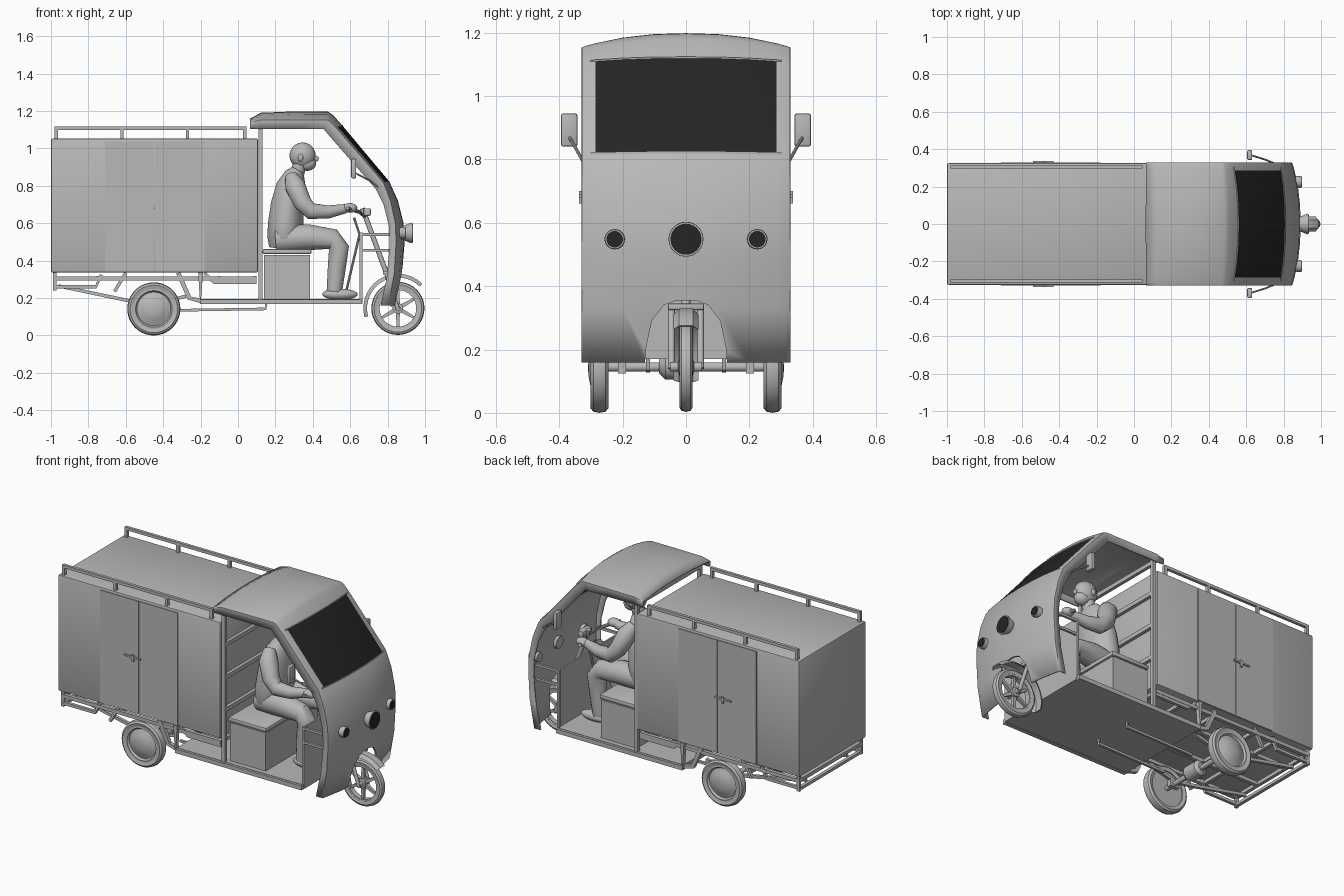
import bpy, bmesh
from math import sin, cos, pi, radians
from mathutils import Vector

cube = bpy.data.objects.get("Cube")
if cube:
    bpy.data.objects.remove(cube, do_unlink=True)


def material(name, value):
    m = bpy.data.materials.new(name)
    m.use_nodes = True
    colour = (value, value, value, 1)
    m.diffuse_color = colour
    m.node_tree.nodes["Principled BSDF"].inputs["Base Color"].default_value = colour
    return m


grey = material("body grey", 0.48)
black = material("glass black", 0.018)
parts = []


def finish(name, bm, mats=(grey,), fix=True):
    if fix:
        bmesh.ops.recalc_face_normals(bm, faces=bm.faces)
    mesh = bpy.data.meshes.new(name)
    bm.to_mesh(mesh)
    bm.free()
    for m in mats:
        mesh.materials.append(m)
    ob = bpy.data.objects.new(name, mesh)
    bpy.context.collection.objects.link(ob)
    parts.append(ob)
    return ob


def box(name, x, y, z, bevel=0, mat=grey):
    """Box from (min, max) ranges."""
    bm = bmesh.new()
    bmesh.ops.create_cube(bm, size=1)
    for v in bm.verts:
        v.co = [r[0] + (c + 0.5) * (r[1] - r[0]) for c, r in zip(v.co, (x, y, z))]
    if bevel:
        bmesh.ops.bevel(bm, geom=bm.edges[:], offset=bevel, segments=2, affect='EDGES', profile=0.5)
    return finish(name, bm, (mat,))


def skin_rings(bm, rings, caps=True, loop=False):
    n = len(rings[0])
    pairs = list(zip(rings, rings[1:])) + ([(rings[-1], rings[0])] if loop else [])
    for a, b in pairs:
        for i in range(n):
            bm.faces.new((a[i], a[(i + 1) % n], b[(i + 1) % n], b[i]))
    if caps and not loop:
        bm.faces.new(rings[0])
        bm.faces.new(rings[-1])


def tube(name, pts, radii, n=4, wide=1):
    """Rings lofted along a path; wide stretches them sideways."""
    pts = [Vector(p) for p in pts]
    if not isinstance(radii, (list, tuple)):
        radii = [radii] * len(pts)
    bm, rings = bmesh.new(), []
    for i, p in enumerate(pts):
        t = (pts[min(i + 1, len(pts) - 1)] - pts[max(i - 1, 0)]).normalized()
        ref = Vector((0, 1, 0)) if abs(t.y) < 0.9 else Vector((1, 0, 0))
        a = (ref - t * ref.dot(t)).normalized()
        b = t.cross(a)
        k = radii[i] * (1.41 if n == 4 else 1)
        angles = [2 * pi * (j + 0.5) / n for j in range(n)]
        rings.append([bm.verts.new(p + a * cos(q) * k * wide + b * sin(q) * k) for q in angles])
    skin_rings(bm, rings)
    return finish(name, bm)


def lathe(name, centre, profile, axis='y', n=32, loop=False, mat=grey):
    """Profile of (radius, offset) turned about the x or y axis."""
    bm, rings = bmesh.new(), []
    for r, d in profile:
        ring = []
        for i in range(n):
            u, w = r * cos(2 * pi * i / n), r * sin(2 * pi * i / n)
            ring.append(bm.verts.new(Vector(centre) + Vector((u, d, w) if axis == 'y' else (d, u, w))))
        rings.append(ring)
    skin_rings(bm, rings, loop=loop)
    return finish(name, bm, (mat,))


def ball(name, centre, size):
    bm = bmesh.new()
    bmesh.ops.create_uvsphere(bm, u_segments=20, v_segments=12, radius=1)
    for v in bm.verts:
        v.co = [c + s * q for c, s, q in zip(centre, size, v.co)]
    return finish(name, bm)


def tyre(name, centre, r, half):
    section = [(r - 0.035, -half * 0.8), (r - 0.015, -half), (r - 0.004, -half * 0.7), (r, 0)]
    section += [(a, -b) for a, b in section[-2::-1]]
    lathe(name, centre, section, loop=True, n=40)


# Cab shell: rows of centre, edge and inner flange points (x, z), roof to hem
HALF = 0.325
rows = [((.065, 1.155), (.065, 1.135), (.065, 1.105)), ((.125, 1.186), (.12, 1.148), (.12, 1.105)),
        ((.3, 1.193), (.3, 1.15), (.3, 1.105)), ((.48, 1.192), (.47, 1.15), (.455, 1.105)),
        ((.505, 1.175), (.485, 1.145), (.465, 1.095)), ((.555, 1.118), (.525, 1.105), (.49, 1.065)),
        ((.805, .82), (.775, .815), (.735, .785)), ((.85, .72), (.812, .72), (.778, .7)),
        ((.88, .6), (.838, .6), (.808, .58)), ((.886, .5), (.842, .5), (.81, .47)),
        ((.872, .33), (.832, .33), (.795, .31)), ((.84, .16), (.802, .16), (.762, .16))]
GLASS_ROW, GLASS_HALF = 5, 0.285
right = [-HALF, -.315, -.3, -GLASS_HALF, -.2, -.1]
columns = right + [0] + [-y for y in reversed(right)]
bm, grid = bmesh.new(), []
for c, e, f in rows:
    line = [bm.verts.new((f[0], -HALF, f[1]))]
    for y in columns:
        k = abs(y / HALF) ** 2.3
        line.append(bm.verts.new((c[0] + (e[0] - c[0]) * k, y, c[1] + (e[1] - c[1]) * k)))
    grid.append(line + [bm.verts.new((f[0], HALF, f[1]))])
for i, (a, b) in enumerate(zip(grid, grid[1:])):
    for j in range(len(a) - 1):
        face = bm.faces.new((a[j], b[j], b[j + 1], a[j + 1]))
        if i == GLASS_ROW and abs(face.calc_center_median().y) < GLASS_HALF:
            face.material_index = 1
shell = finish("cab_shell", bm, (grey, black), fix=False)
thick = shell.modifiers.new("thickness", 'SOLIDIFY')
thick.thickness, thick.offset = 0.01, 0

# Wheel arch cutter
arch = [(.132, .1), (.127, .2), (.108, .29), (.07, .34), (.03, .355)]
arch += [(-y, z) for y, z in reversed(arch)]
bm = bmesh.new()
skin_rings(bm, [[bm.verts.new((x, y, z)) for y, z in arch] for x in (.7, 1)])
cutter = finish("arch_cutter", bm)
cutter.hide_render = True
cutter.display_type = 'WIRE'
cutter.hide_set(True)
cut = shell.modifiers.new("arch", 'BOOLEAN')
cut.operation, cut.object, cut.solver = 'DIFFERENCE', cutter, 'EXACT'
parts.remove(cutter)

# Windscreen lip
for z_row, name in ((5, "lip_top"), (6, "lip_bottom")):
    c, e, f = rows[z_row]
    path = []
    for y in columns[2:-2]:
        k = abs(y / HALF) ** 2.3
        path.append((c[0] + (e[0] - c[0]) * k, y, c[1] + (e[1] - c[1]) * k))
    tube("windscreen_" + name, path, 0.006)

# Cargo box, doors and floor
box("cargo_box", (-1, .107), (-HALF, HALF), (.337, 1.053), bevel=.008)
box("cab_floor", (-.2, .66), (-.31, .31), (.17, .195))
box("front_bulkhead", (.655, .665), (-.3, .3), (.17, .55))
box("seat_base", (.14, .385), (-.28, .28), (.195, .43))
box("seat_cushion", (.132, .392), (-.285, .285), (.435, .462), bevel=.008)
for z in (.5, .7, .9, 1.09):
    box("cab_back_rail", (.11, .13), (-.3, .3), (z, z + .025))

for s, side in ((-1, "right"), (1, "left")):
    def bar(name, pts, y, r=.009, n=4):
        return tube(f"{side}_{name}", [(x, s * y, z) for x, z in pts], r, n)

    def plate(name, x, y, z, bevel=0):
        return box(f"{side}_{name}", x, sorted((s * y[0], s * y[1])), z, bevel)

    # Side doors, roof rail and cab frame
    plate("door_rear", (-.71, -.448), (.32, .33), (.342, 1.037))
    plate("door_front", (-.443, -.18), (.32, .33), (.342, 1.037))
    plate("door_handle", (-.54, -.43), (.328, .338), (.68, .69))
    plate("door_latch", (-.49, -.475), (.328, .338), (.66, .7))
    bar("roof_rail", [(-.98, 1.107), (.045, 1.107)], .305)
    for x in (-.972, -.62, -.27, .036):
        bar("rail_post", [(x, 1.04), (x, 1.105)], .305)
    bar("cab_post", [(.12, .18), (.12, 1.12)], .305, .011)
    bar("sill", [(-.2, .337), (-.2, .18), (.66, .18)], .312, .013)
    bar("dash_post", [(.657, .18), (.657, .55)], .3, .007)
    for z in (.455, .54):
        bar("dash_rail", [(.657, z), (.815, z)], .3, .007)

    # Chassis rails, braces and springs
    for y in (.12, .3):
        bar("chassis_rail", [(-.98, .305), (.1, .305)], y, .011)
    bar("rear_lower_rail", [(-.98, .26), (-.76, .26), (-.73, .325)], .3)
    bar("rear_post", [(-.98, .24), (-.98, .337)], .3)
    bar("wheel_brace_rear", [(-.66, .235), (-.6, .335)], .3)
    bar("wheel_brace_front", [(-.32, .335), (-.26, .2), (-.2, .185)], .3, .012)
    bar("side_step", [(-.18, .335), (-.13, .285), (.1, .285)], .3)
    bar("leaf_spring", [(-.96, .265), (-.58, .185), (-.45, .165), (-.28, .21)], .2)
    bar("drag_rod", [(-.31, .135), (.15, .142), (.15, .17)], .12, .007)
    plate("spring_mount", (-.48, -.42), (.19, .215), (.125, .17))

    # Rear wheel with domed disc
    centre = (-.45, s * .273, .142)
    tyre(f"{side}_rear_tyre", centre, .142, .028)
    dish = [(.11, -.015), (.11, .022), (.098, .024), (.09, .012), (.082, .014), (.06, .028), (.03, .034), (.006, .036)]
    lathe(f"{side}_rear_disc", centre, [(r, d * s) for r, d in dish])

    # Mirror, side lamp and fork leg
    plate("mirror", (.605, .632), (.342, .395), (.84, .945), bevel=.008)
    tube(f"{side}_mirror_arm", [(.76, s * .32, .785), (.7, s * .345, .83), (.625, s * .368, .87)], .005, 8)
    lathe(f"{side}_side_lamp", (0, s * .225, .548), [(.028, .84), (.032, .89), (.03, .896)], 'x')
    lathe(f"{side}_side_lens", (0, s * .225, .548), [(.026, .89), (.026, .899)], 'x', mat=black)
    bar("fork_leg", [(.79, .34), (.855, .14)], .046, .011, 12)
    tube(f"{side}_handlebar", [(.68, 0, .635), (.65, s * .1, .66), (.585, s * .2, .68)], .01, 10)

    # Driver limbs
    tube(f"{side}_leg", [(.21, s * .06, .515), (.38, s * .085, .525), (.51, s * .1, .515), (.54, s * .1, .47),
         (.53, s * .1, .38), (.515, s * .1, .235)], [.075, .07, .055, .055, .05, .042], 16)
    ball(f"{side}_shoe", (.545, s * .105, .22), (.095, .036, .03))
    tube(f"{side}_arm", [(.285, s * .1, .85), (.305, s * .14, .8), (.345, s * .17, .71), (.39, s * .175, .665),
         (.48, s * .165, .66), (.575, s * .15, .678)], [.035, .055, .05, .045, .036, .025], 16)
    ball(f"{side}_hand", (.598, s * .155, .682), (.04, .03, .026))
    ball(f"{side}_ear", (.335, s * .056, .95), (.014, .008, .02))

# Driver body and head
tube("driver_torso", [(.24, 0, .46), (.25, 0, .52), (.255, 0, .6), (.265, 0, .7), (.285, 0, .8), (.305, 0, .86),
     (.32, 0, .885)], [.075, .095, .095, .09, .08, .055, .035], 24, wide=1.5)
tube("driver_neck", [(.315, 0, .86), (.335, 0, .93)], .038, 16)
ball("driver_head", (.345, 0, .962), (.07, .056, .07))
ball("driver_jaw", (.37, 0, .92), (.048, .04, .04))
ball("driver_nose", (.418, 0, .945), (.014, .01, .016))

# Cross members, axle and motor
for x in (-.98, -.75, -.6, -.32, -.1, .09):
    box("cross_member", (x - .01, x + .01), (-.31, .31), (.295, .317))
box("rear_bumper_bar", (-.99, -.97), (-.31, .31), (.245, .262))
tube("rear_axle", [(-.45, -.26, .145), (-.45, .26, .145)], .015, 12)
lathe("axle_motor", (-.45, -.015, .15), [(.025, -.07), (.045, -.05), (.045, .04), (.025, .055)])

# Front wheel, spokes and mudguard
hub = Vector((.855, 0, .145))
tyre("front_tyre", hub, .142, .021)
lathe("front_rim", hub, [(.098, -.016), (.11, -.016), (.11, .016), (.098, .016)], loop=True)
lathe("front_hub", hub, [(.015, -.05), (.015, -.025), (.028, -.022), (.028, .022), (.015, .025), (.015, .05)])
for i in range(6):
    ray = Vector((sin(i * pi / 3), 0, cos(i * pi / 3)))
    tube("front_spoke", [hub + ray * .02, hub + ray * .102], [.011, .007])
bm, guard = bmesh.new(), []
for a in range(45, 196, 10):
    q = radians(a)
    guard.append([bm.verts.new(hub + Vector((cos(q) * r, y, sin(q) * r)))
                  for r, y in ((.165, -.04), (.185, -.022), (.185, .022), (.165, .04), (.178, .022), (.178, -.022))])
skin_rings(bm, guard)
finish("front_mudguard", bm)

# Steering and headlamp
tube("steering_column", [(.665, 0, .68), (.795, 0, .33)], .014, 12)
box("fork_crown", (.775, .81), (-.057, .057), (.325, .345), bevel=.005)
box("instrument_pod", (.67, .71), (-.045, .045), (.64, .68), bevel=.008)
tube("column_brace", [(.57, 0, .2), (.65, 0, .54), (.62, 0, .63)], .007, 8)
lathe("headlamp", (0, 0, .548), [(.035, .86), (.04, .89), (.055, .925), (.054, .932)], 'x')
lathe("headlamp_lens", (0, 0, .548), [(.049, .93), (.049, .935)], 'x', mat=black)

bpy.ops.object.select_all(action='DESELECT')
for ob in parts:
    ob.select_set(True)
bpy.context.view_layer.objects.active = parts[0]
bpy.ops.object.shade_smooth_by_angle(angle=radians(35))
